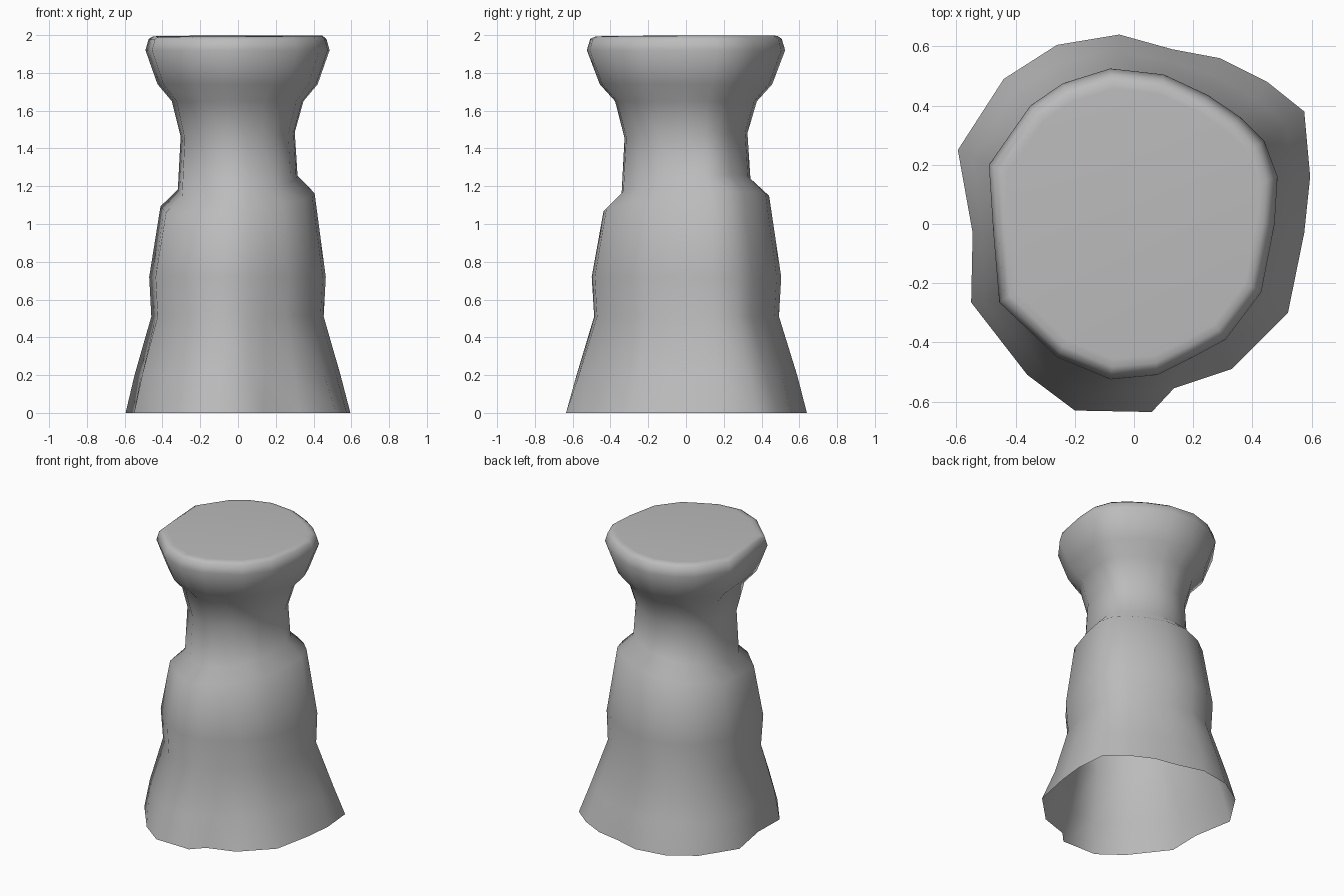
import bpy
from mathutils import Vector

default_cube = bpy.data.objects.get("Cube")
if default_cube:
    bpy.data.objects.remove(default_cube, do_unlink=True)

# One stone colour
stone = bpy.data.materials.new("stone_grey")
stone.use_nodes = True
grey = (0.5, 0.5, 0.5, 1)
stone.diffuse_color = grey
stone.node_tree.nodes["Principled BSDF"].inputs["Base Color"].default_value = grey

# Irregular outlines of the foot and the cap rim, clockwise from the back
foot_outline = [
    (-.05, .64), (.13, .59), (.29, .56), (.45, .48), (.575, .38), (.595, .16),
    (.575, -.03), (.52, -.3), (.33, -.49), (.135, -.555), (.06, -.635), (-.2, -.63),
    (-.36, -.51), (-.55, -.265), (-.545, -.03), (-.595, .25), (-.44, .49), (-.26, .605)]
rim_outline = [
    (-.08, .525), (.1, .505), (.25, .435), (.36, .36), (.44, .28), (.485, .16),
    (.475, 0), (.43, -.23), (.31, -.39), (.2, -.45), (.08, -.51), (-.08, -.525),
    (-.26, -.45), (-.455, -.265), (-.475, -.03), (-.49, .2), (-.35, .4), (-.24, .475)]

# Rings from foot to cap: height, scale, share of the foot outline, tilt, worn corner depth
rings = [
    (0, 1, 1, 0, 0),
    (.2, 1, .55, 0, .035),
    (.51, .88, .3, 0, .03),
    (.72, .92, .2, 0, .025),
    (1.115, .82, .1, .09, .02),
    (1.205, .65, 0, .12, 0),
    (1.47, .62, 0, .04, 0),
    (1.65, .715, 0, 0, 0),
    (1.74, .87, 0, 0, 0),
    (1.92, 1, 0, 0, 0),
    (1.98, .965, 0, 0, 0),
    (1.994, .92, 0, .005, 0),
    (1.996, .87, 0, .005, 0),
]
worn_corner = Vector((1, -1)).normalized()


def ring_points(height, scale, foot_share, tilt, wear):
    """Blend the outlines, scale them, wear down the front left and slope to the back left."""
    points = []
    for rim, foot in zip(rim_outline, foot_outline):
        point = Vector(rim).lerp(Vector(foot), foot_share) * scale
        facing = max(0, point.normalized().dot(worn_corner))
        point -= worn_corner * wear * facing ** 3
        points.append((point.x, point.y, height + tilt * (point.x + point.y)))
    return points


def loft(name, sections, material):
    """Join stacked sections with quads, close the top and leave the foot open."""
    count = len(sections[0])
    verts = [point for section in sections for point in section]
    faces = []
    for level in range(len(sections) - 1):
        low, high = level * count, (level + 1) * count
        for i in range(count):
            j = (i + 1) % count
            faces.append((low + i, high + i, high + j, low + j))
    top = len(verts) - count
    faces.append(tuple(reversed(range(top, len(verts)))))
    mesh = bpy.data.meshes.new(name)
    mesh.from_pydata(verts, [], faces)
    mesh.materials.append(material)
    mesh.polygons.foreach_set("use_smooth", [True] * len(faces))
    mesh.update()
    obj = bpy.data.objects.new(name, mesh)
    bpy.context.collection.objects.link(obj)
    return obj


# Weathered rock column with a flared foot, shoulder, neck and flat cap
loft("rock_column", [ring_points(*ring) for ring in rings], stone)
